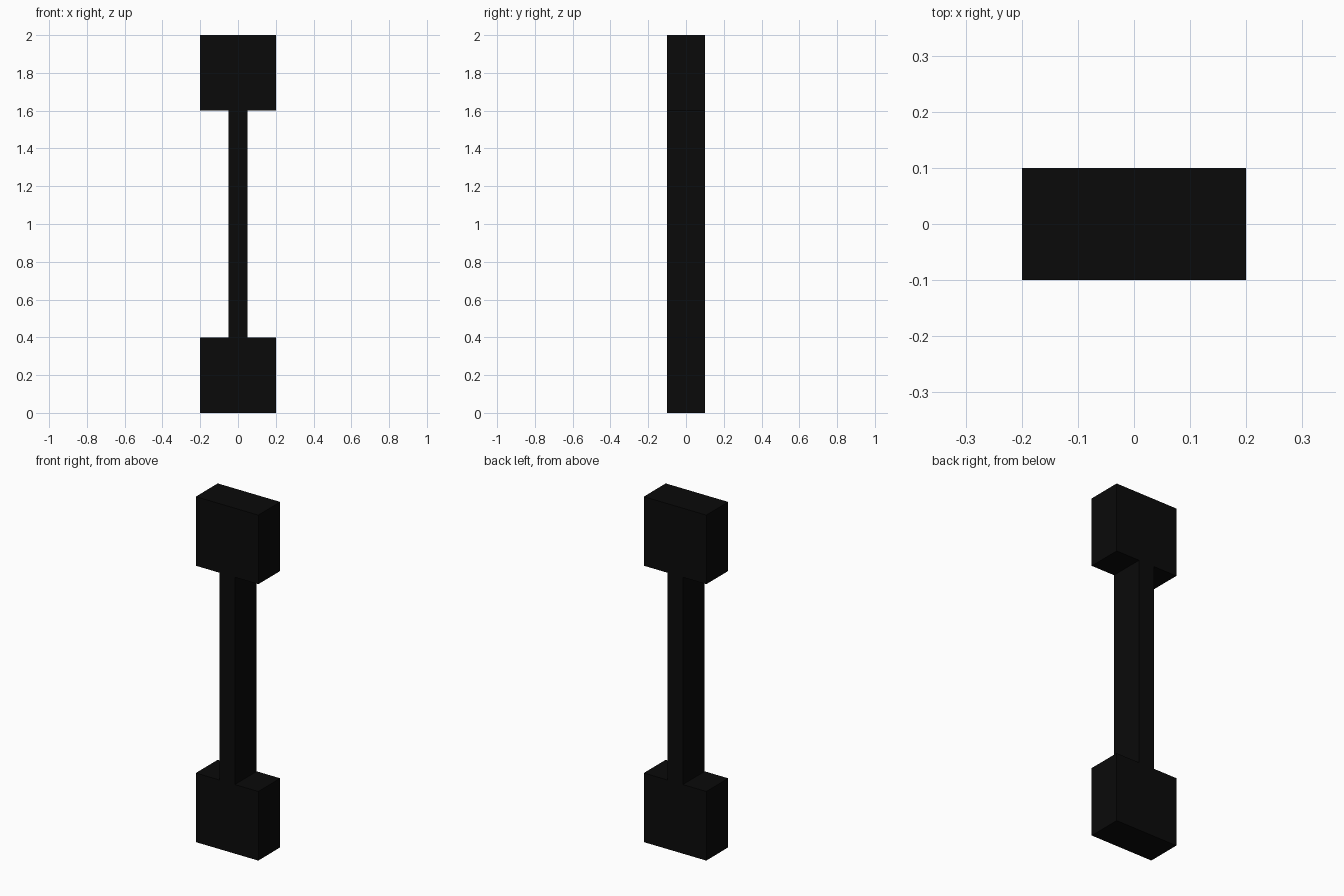
import bpy, bmesh

if "Cube" in bpy.data.objects:
    bpy.data.objects.remove(bpy.data.objects["Cube"])

HEIGHT, DEPTH = 2.0, 0.2
BLOCK_W, BLOCK_H, BAR_W = 0.2, 0.4, 0.05  # half widths and end block height

# Right half of the outline, bottom to top; mirrored for the left half
right = [(BLOCK_W, 0), (BLOCK_W, BLOCK_H), (BAR_W, BLOCK_H),
         (BAR_W, HEIGHT - BLOCK_H), (BLOCK_W, HEIGHT - BLOCK_H), (BLOCK_W, HEIGHT)]
outline = right + [(-x, z) for x, z in reversed(right)]

# Flat outline extruded from front to back
bm = bmesh.new()
face = bm.faces.new([bm.verts.new((x, -DEPTH / 2, z)) for x, z in outline])
result = bmesh.ops.extrude_face_region(bm, geom=[face], use_keep_orig=True)
moved = [g for g in result["geom"] if isinstance(g, bmesh.types.BMVert)]
bmesh.ops.translate(bm, verts=moved, vec=(0, DEPTH, 0))
bmesh.ops.recalc_face_normals(bm, faces=bm.faces)

mesh = bpy.data.meshes.new("double_ended_post")
bm.to_mesh(mesh)
bm.free()
post = bpy.data.objects.new("double_ended_post", mesh)
bpy.context.collection.objects.link(post)

# Black finish
black = bpy.data.materials.new("black")
black.diffuse_color = (0.003, 0.003, 0.003, 1)
black.use_nodes = True
black.node_tree.nodes["Principled BSDF"].inputs["Base Color"].default_value = black.diffuse_color
mesh.materials.append(black)
